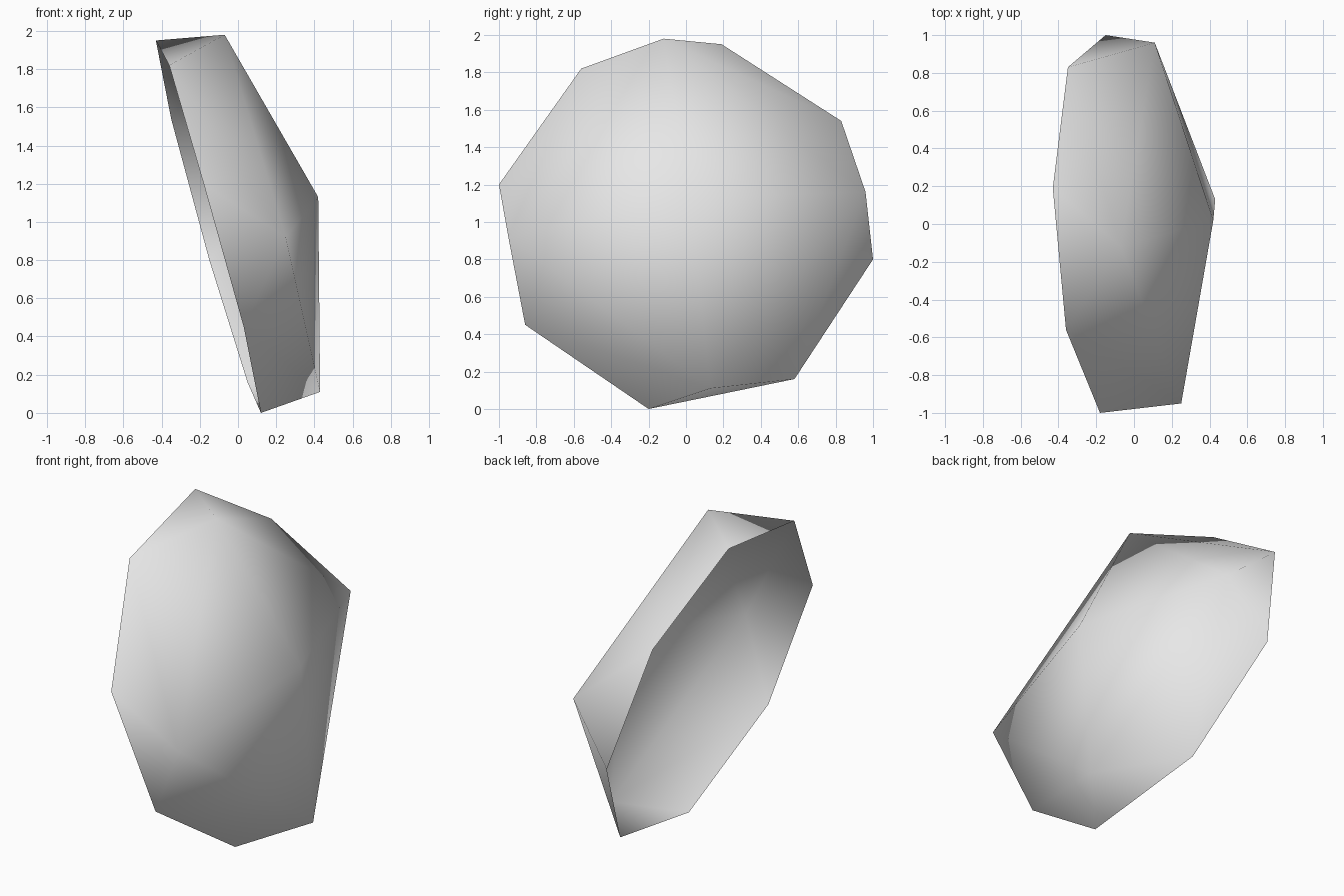
import bpy
import bmesh

default_cube = bpy.data.objects.get("Cube")
if default_cube:
    bpy.data.objects.remove(default_cube, do_unlink=True)


def make_material(name, colour):
    material = bpy.data.materials.new(name)
    material.use_nodes = True
    material.diffuse_color = colour
    shader = next(n for n in material.node_tree.nodes if n.type == "BSDF_PRINCIPLED")
    shader.inputs["Base Color"].default_value = colour
    return material


# Open eight-sided rim, tilted away from upright
rim_profile = [
    (-.43, .19, 1.95), (-.36, -.56, 1.82), (-.18, -1, 1.2), (.03, -.86, .45),
    (.12, -.2, 0), (.05, .58, .16), (-.15, 1, .8), (-.35, .83, 1.54),
]
# Four-sided shoulder, one corner over every other rim edge
shoulder_profile = [
    (-.07, -.12, 1.98), (.25, -.95, .92), (.43, .13, .11), (.11, .96, 1.16),
]
apex_point = (.42, .02, 1.13)


def build_dome(name, material):
    mesh = bpy.data.meshes.new(name)
    bm = bmesh.new()
    rim = [bm.verts.new(point) for point in rim_profile]
    shoulder = [bm.verts.new(point) for point in shoulder_profile]
    apex = bm.verts.new(apex_point)

    for k, corner in enumerate(shoulder):
        following = shoulder[(k + 1) % len(shoulder)]
        start, end = rim[2 * k], rim[2 * k + 1]
        next_start = rim[(2 * k + 2) % len(rim)]
        # Steep corner facet, sloping side and shallow crown facet
        bm.faces.new((start, end, corner))
        bm.faces.new((end, next_start, following, corner))
        bm.faces.new((corner, following, apex))

    for face in bm.faces:
        face.smooth = True
    bm.to_mesh(mesh)
    bm.free()
    mesh.materials.append(material)
    dome = bpy.data.objects.new(name, mesh)
    bpy.context.collection.objects.link(dome)
    return dome


light_grey = make_material("light grey", (.8, .8, .8, 1))
build_dome("faceted_dome_shell", light_grey)
